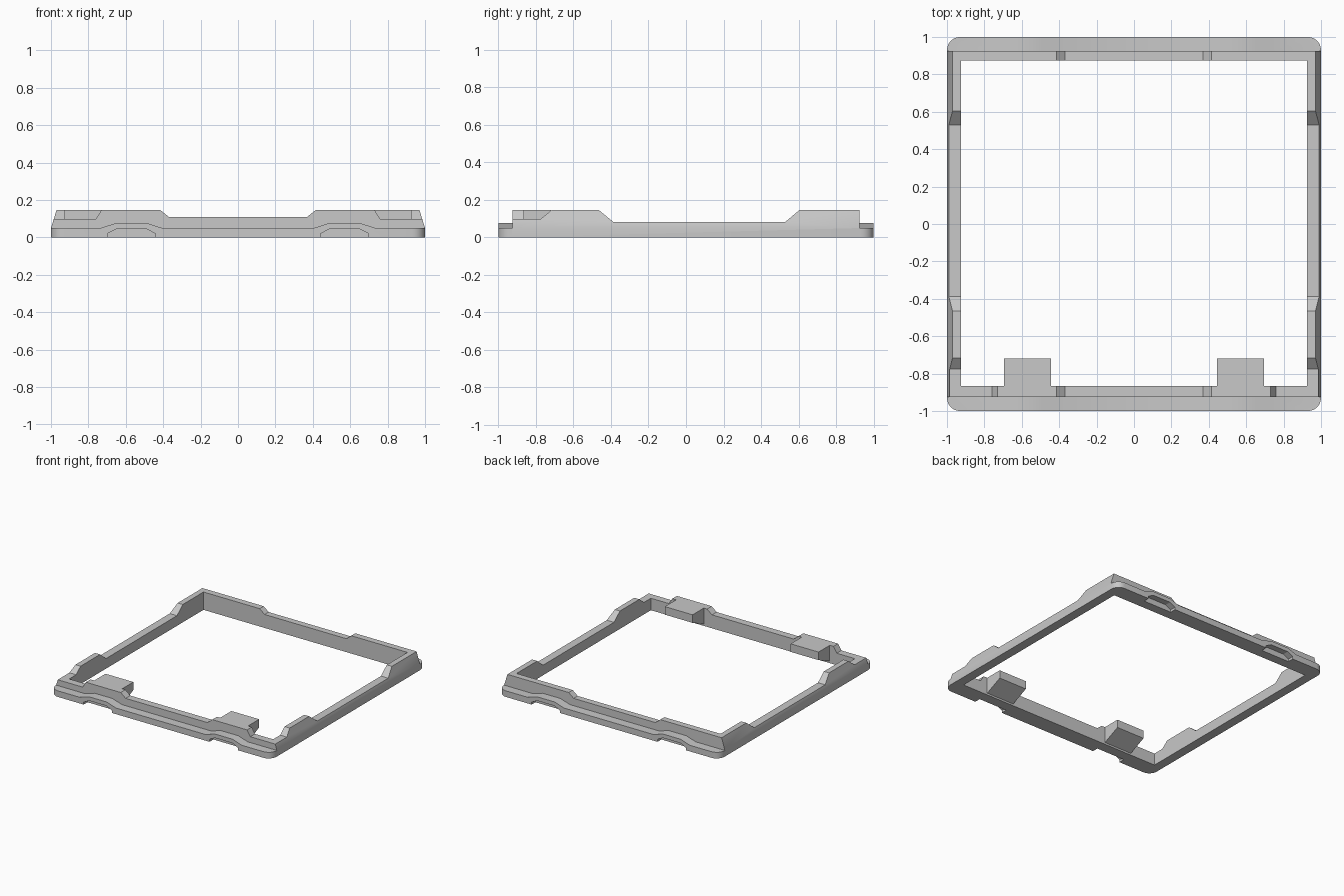
import bpy, bmesh, math

if "Cube" in bpy.data.objects:
    bpy.data.objects.remove(bpy.data.objects["Cube"])

grey = bpy.data.materials.new("plain grey")
grey.use_nodes = True
COLOUR = (0.58, 0.58, 0.58, 1)
grey.diffuse_color = COLOUR
grey.node_tree.nodes["Principled BSDF"].inputs["Base Color"].default_value = COLOUR

LIP = 0.05      # height of the base ring
WALL = 0.925    # outer face of the front and back walls
INNER_X, INNER_FRONT, INNER_BACK = 0.924, -0.865, 0.873
HIGH = 0.146    # tallest wall height


def prism(name, outline, axis, lo, hi):
    """Extrude a 2D outline along an axis; the outline uses the other two axes in order."""
    def place(p, t):
        co = list(p)
        co.insert("xyz".index(axis), t)
        return co
    bm = bmesh.new()
    ends = [[bm.verts.new(place(p, t)) for p in outline] for t in (lo, hi)]
    for ring in ends:
        bm.faces.new(ring)
    n = len(outline)
    for i in range(n):
        j = (i + 1) % n
        bm.faces.new((ends[0][i], ends[0][j], ends[1][j], ends[1][i]))
    bmesh.ops.recalc_face_normals(bm, faces=bm.faces)
    mesh = bpy.data.meshes.new(name)
    bm.to_mesh(mesh)
    bm.free()
    mesh.materials.append(grey)
    ob = bpy.data.objects.new(name, mesh)
    bpy.context.collection.objects.link(ob)
    return ob


def combine(target, tool, operation):
    """Apply a boolean and discard the tool."""
    bpy.context.view_layer.objects.active = target
    mod = target.modifiers.new(operation.lower(), "BOOLEAN")
    mod.operation, mod.object, mod.solver = operation, tool, "EXACT"
    bpy.ops.object.modifier_apply(modifier=mod.name)
    bpy.data.objects.remove(tool)


def mirrored(half):
    """Close a right-half profile by reflecting it across x = 0."""
    return half + [(-x, z) for x, z in reversed(half)]


def slope_x(z):
    """Outer face of the side walls leans inward above the base."""
    return 1 - max(0, z - LIP) * 0.31


# Base ring with rounded corners
R = 0.07
outline = []
for quarter in range(4):
    centre = math.pi / 4 + quarter * math.pi / 2
    cx, cy = math.copysign(1 - R, math.cos(centre)), math.copysign(1 - R, math.sin(centre))
    for step in range(7):
        a = quarter * math.pi / 2 + step * math.pi / 12
        outline.append((cx + R * math.cos(a), cy + R * math.sin(a)))
frame = prism("frame", outline, "z", 0, LIP)
opening = prism("opening", [(-INNER_X, INNER_FRONT), (INNER_X, INNER_FRONT),
                            (INNER_X, INNER_BACK), (-INNER_X, INNER_BACK)], "z", -1, 1)
combine(frame, opening, "DIFFERENCE")

# Front wall, stepped down at the middle and corners
step = 0.098
front = mirrored([(1, LIP), (slope_x(step), step), (0.76, step), (0.73, HIGH),
                  (0.415, HIGH), (0.37, 0.11)])
combine(frame, prism("front_wall", front, "y", -WALL, INNER_FRONT), "UNION")

# Back wall, stepped down at the middle only
back = mirrored([(1, LIP), (slope_x(HIGH), HIGH), (0.415, HIGH), (0.37, 0.11)])
combine(frame, prism("back_wall", back, "y", INNER_BACK, WALL), "UNION")

# Side walls with leaning outer faces
side = [(-WALL, LIP), (-WALL, step), (-0.775, step), (-0.717, HIGH), (-0.465, HIGH),
        (-0.388, 0.083), (0.53, 0.083), (0.605, HIGH), (WALL, HIGH), (WALL, LIP)]
for s in (-1, 1):
    wall = prism("side_wall", side, "x", s * INNER_X, s)
    for v in wall.data.vertices:
        if abs(v.co.x) > 0.99:
            v.co.x = s * slope_x(v.co.z)
    combine(frame, wall, "UNION")

# Bumps on both lips with shallow arches cut beneath them
for s in (-1, 1):
    c = s * 0.57
    bump = [(c - 0.165, LIP), (c - 0.08, 0.077), (c + 0.08, 0.077), (c + 0.165, LIP)]
    arch = [(c - 0.128, -0.1), (c - 0.128, 0.02), (c - 0.08, 0.045),
            (c + 0.08, 0.045), (c + 0.128, 0.02), (c + 0.128, -0.1)]
    for end in (-1, 1):
        combine(frame, prism("bump", bump, "y", end * WALL, end), "UNION")
        combine(frame, prism("arch", arch, "y", end * 0.95, end * 1.1), "DIFFERENCE")

    # Wedge tab reaching inward from the front wall
    tab = [(INNER_FRONT, HIGH), (-0.72, HIGH), (-0.72, 0.08), (INNER_FRONT, 0.015)]
    combine(frame, prism("tab", tab, "x", c - 0.126, c + 0.126), "UNION")

# Tidy flat regions and shade with sharp edges
bm = bmesh.new()
bm.from_mesh(frame.data)
bmesh.ops.remove_doubles(bm, verts=bm.verts, dist=0.0001)
bmesh.ops.dissolve_limit(bm, angle_limit=0.01, verts=bm.verts, edges=bm.edges)
bm.to_mesh(frame.data)
bm.free()
bpy.ops.object.select_all(action="DESELECT")
frame.select_set(True)
bpy.context.view_layer.objects.active = frame
bpy.ops.object.shade_smooth_by_angle(angle=math.radians(20))
